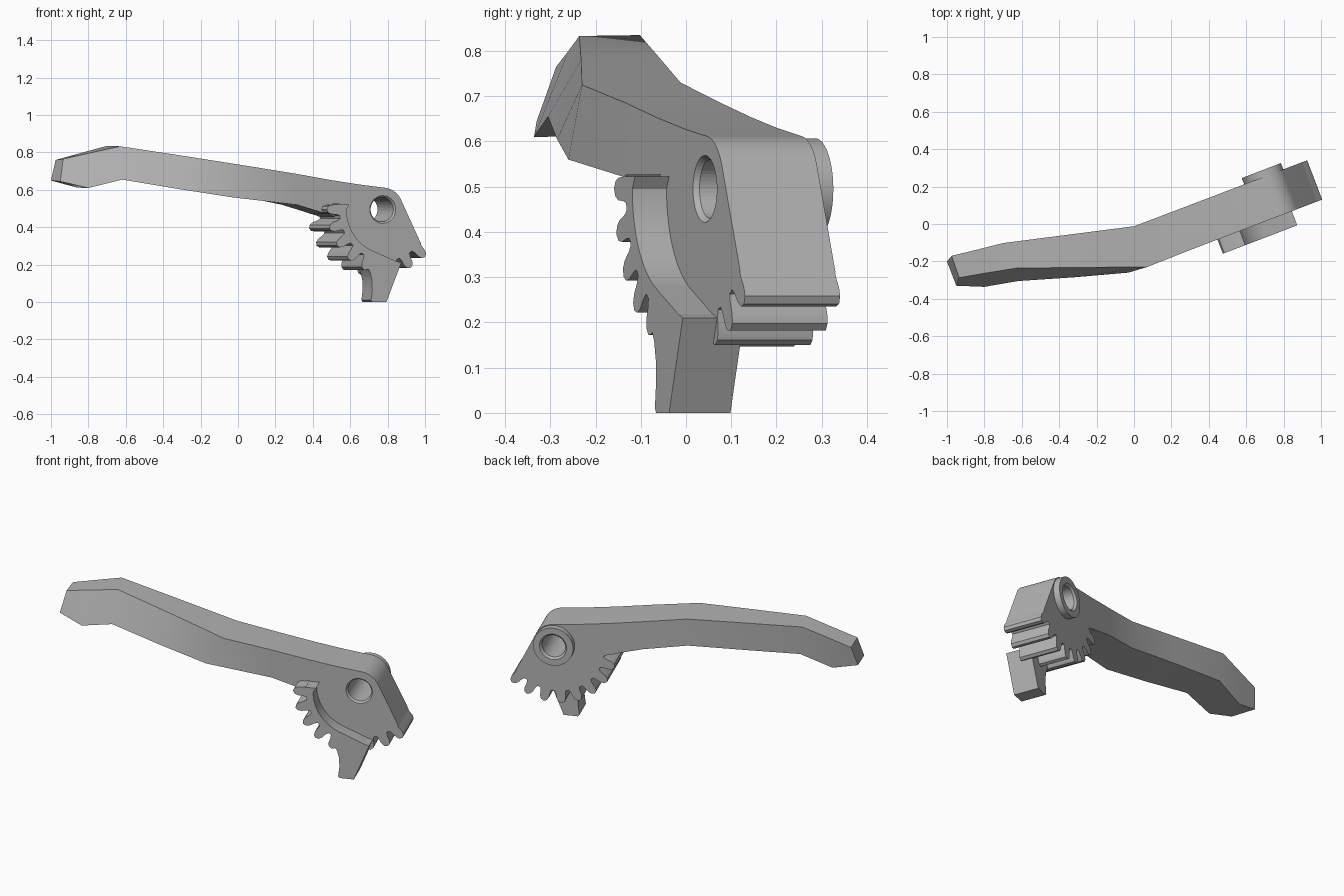
import bpy, bmesh
from math import sin, cos, radians
from mathutils import Vector

cube = bpy.data.objects.get("Cube")
if cube:
    bpy.data.objects.remove(cube)

grey = bpy.data.materials.new("plain grey")
grey.use_nodes = True
colour = (0.45, 0.45, 0.45, 1)
grey.diffuse_color = colour
grey.node_tree.nodes["Principled BSDF"].inputs["Base Color"].default_value = colour

# The hub axis lies along a horizontal line turned about z
TURN = radians(20.9)
HUB_U, HUB_Z = 0.738, 0.495
FRONT, BACK, GEAR_FRONT = -0.237, -0.012, -0.318


def place(p, v):
    """Hub-centred profile point p at depth v, in world space."""
    u = HUB_U + p[0]
    return Vector((u * cos(TURN) - v * sin(TURN),
                   u * sin(TURN) + v * cos(TURN), HUB_Z + p[1]))


def polar(r, deg):
    return (r * cos(radians(deg)), r * sin(radians(deg)))


def arc(r, a, b, n):
    return [polar(r, a + (b - a) * i / n) for i in range(n + 1)]


def loft(name, sections):
    """Skin equal-length loops and cap both ends."""
    bm = bmesh.new()
    rings = [[bm.verts.new(p) for p in s] for s in sections]
    for a, b in zip(rings, rings[1:]):
        for i in range(len(a)):
            j = (i + 1) % len(a)
            bm.faces.new((a[i], a[j], b[j], b[i]))
    bm.faces.new(rings[0])
    bm.faces.new(rings[-1])
    bmesh.ops.recalc_face_normals(bm, faces=bm.faces)
    mesh = bpy.data.meshes.new(name)
    bm.to_mesh(mesh)
    bm.free()
    mesh.materials.append(grey)
    obj = bpy.data.objects.new(name, mesh)
    bpy.context.collection.objects.link(obj)
    return obj


def prism(name, profile, v0, v1):
    return loft(name, [[place(p, v) for p in profile] for v in (v0, v1)])


def teeth(first, last, pitch=16.7):
    """Rounded gear teeth, counted round from the arm side."""
    pts = []
    for k in range(first, last + 1):
        a = 180 + k * pitch
        for r, d in ((0.278, -6.6), (0.295, -5.2), (0.325, -4.4), (0.343, -2.8), (0.351, 0),
                     (0.343, 2.8), (0.325, 4.4), (0.295, 5.2), (0.278, 6.6)):
            pts.append(polar(r, a + d))
    return pts


# Hub block with its toothed rim
hub = prism("hub_gear", [(-0.137, 0.134)] + teeth(0, 8) + [(0.22, -0.185)]
            + arc(0.117, 25, 82, 10), FRONT, BACK)

# Raised boss on the back
boss = prism("back_boss", arc(0.112, 0, 352.5, 47), BACK - 0.02, 0.024)

# Bore with a chamfered mouth at each end
bore = loft("bore_cutter", [[place(p, v) for p in arc(r, 0, 352.5, 47)] for v, r in
            ((-0.4, 0.074), (FRONT, 0.074), (FRONT + 0.012, 0.065),
             (0.012, 0.065), (0.024, 0.076), (0.1, 0.076))])
bore.hide_render = True
bore.hide_set(True)
for part in (hub, boss):
    cut = part.modifiers.new("bore", 'BOOLEAN')
    cut.operation = 'DIFFERENCE'
    cut.solver = 'EXACT'
    cut.object = bore

# Raised toothed sector on the front
sector = prism("front_gear_sector", [(-0.222, 0.027), (-0.28, 0.027)] + teeth(0, 4)
               + [polar(0.28, 256), (0.072, -0.287)] + arc(0.238, 246, 180, 14),
               GEAR_FRONT, FRONT + 0.02)

# Hooked tail under the sector
tail = prism("tail", [(0.075, -0.285), (-0.01, -0.495), (-0.09, -0.495), (-0.098, -0.485),
             (-0.091, -0.43), (-0.092, -0.38), (-0.103, -0.335), (-0.125, -0.3),
             (-0.09, -0.235)], GEAR_FRONT, -0.173)

# Arm: four corners per station, top back, top front, bottom front, bottom back


def straight(u, top, bottom):
    return [place((u, z), v) for z, v in
            ((top, BACK), (top, FRONT), (bottom, FRONT), (bottom, BACK))]


arm = loft("lever_arm", [
    straight(-0.137, 0.134, -0.09),
    straight(-0.3, 0.158, -0.03),
    straight(-0.49, 0.19, 0.025),
    [(0, -0.012, 0.73), (0.07, -0.23, 0.725), (-0.03, -0.26, 0.56), (0, -0.015, 0.57)],
    [(-0.35, -0.057, 0.783), (-0.28, -0.232, 0.78), (-0.32, -0.285, 0.605), (-0.35, -0.06, 0.62)],
    [(-0.7, -0.102, 0.835), (-0.63, -0.236, 0.833), (-0.62, -0.305, 0.655), (-0.68, -0.11, 0.665)],
    [(-0.83, -0.135, 0.8), (-0.78, -0.26, 0.8), (-0.8, -0.336, 0.61), (-0.86, -0.16, 0.612)],
    [(-0.975, -0.17, 0.76), (-0.935, -0.287, 0.765), (-0.95, -0.33, 0.645), (-1, -0.2, 0.65)]])

# Smooth the round surfaces, keep the edges sharp
bpy.ops.object.select_all(action='DESELECT')
for part in (hub, boss, sector, tail, arm):
    part.select_set(True)
bpy.context.view_layer.objects.active = hub
bpy.ops.object.shade_smooth_by_angle(angle=radians(30))
